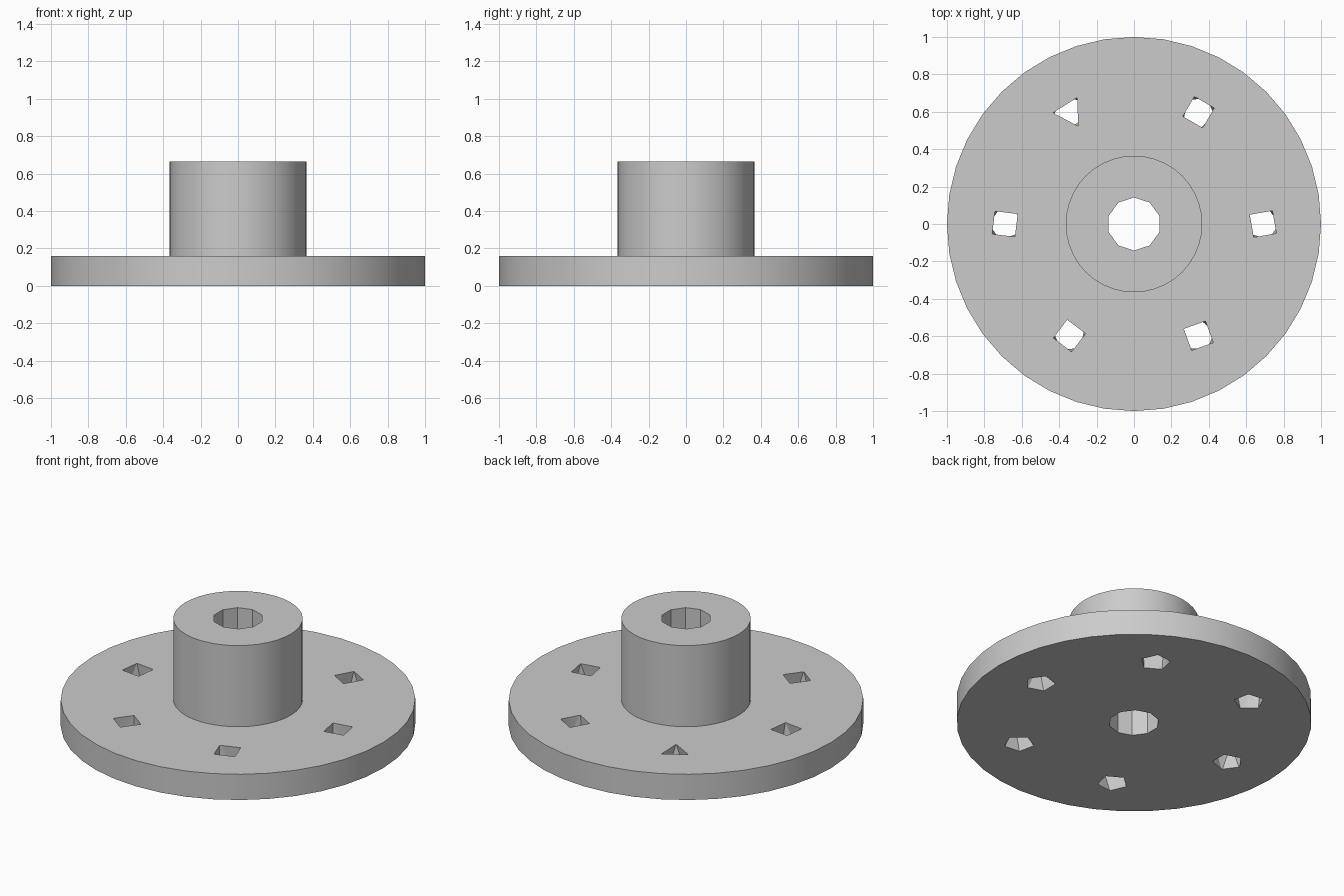
import bpy, bmesh
from math import cos, sin, pi, radians

if "Cube" in bpy.data.objects:
    bpy.data.objects.remove(bpy.data.objects["Cube"])

FLANGE_R, FLANGE_TOP = 1.0, 0.16
HUB_R, HUB_TOP = 0.365, 0.665
SEGMENTS = 40

grey = bpy.data.materials.new("plain grey")
grey.use_nodes = True
grey.diffuse_color = (0.6, 0.6, 0.6, 1)
grey.node_tree.nodes["Principled BSDF"].inputs["Base Color"].default_value = grey.diffuse_color


def ring(bm, radius, z, sides, turn=0, centre=(0, 0)):
    return [bm.verts.new((centre[0] + radius * cos(turn + 2 * pi * i / sides),
                          centre[1] + radius * sin(turn + 2 * pi * i / sides), z))
            for i in range(sides)]


def make_object(name, bm):
    bmesh.ops.recalc_face_normals(bm, faces=bm.faces)
    mesh = bpy.data.meshes.new(name)
    bm.to_mesh(mesh)
    bm.free()
    mesh.materials.append(grey)
    obj = bpy.data.objects.new(name, mesh)
    bpy.context.collection.objects.link(obj)
    return obj


# Stepped body: wide flange with a raised hub
bm = bmesh.new()
profile = [(FLANGE_R, 0), (FLANGE_R, FLANGE_TOP), (HUB_R, FLANGE_TOP), (HUB_R, HUB_TOP)]
rings = [ring(bm, r, z, SEGMENTS) for r, z in profile]
for low, high in zip(rings, rings[1:]):
    for i in range(SEGMENTS):
        j = (i + 1) % SEGMENTS
        bm.faces.new((low[i], low[j], high[j], high[i]))
bm.faces.new(rings[0])
bm.faces.new(rings[-1])
body = make_object("flanged_hub", bm)


# Cutters: each is the hull of a top polygon and a bottom polygon
def cutter(name, radius, centre, top, bottom, z_top):
    bm = bmesh.new()
    ring(bm, radius, z_top, top[0], radians(top[1]), centre)
    ring(bm, radius, -0.01, bottom[0], radians(bottom[1]), centre)
    bmesh.ops.convex_hull(bm, input=bm.verts)
    obj = make_object(name, bm)
    obj.hide_render = True
    return obj


cutters = [cutter("bore_cutter", 0.142, (0, 0), (10, 18), (10, 18), HUB_TOP + 0.01)]

# Bolt holes: sides and turn of each coarse top opening
openings = [(4, 55), (4, 15), (3, 62), (4, 38), (4, 8), (4, 65)]
for i, top in enumerate(openings):
    a = i * pi / 3
    cutters.append(cutter(f"bolt_hole_cutter_{i + 1}", 0.086,
                          (0.69 * cos(a), 0.69 * sin(a)),
                          top, (5, i * 60), FLANGE_TOP + 0.005))

# Cut the holes and tidy up
bpy.ops.object.select_all(action="DESELECT")
body.select_set(True)
bpy.context.view_layer.objects.active = body
for obj in cutters:
    mod = body.modifiers.new(obj.name, "BOOLEAN")
    mod.operation = "DIFFERENCE"
    mod.solver = "EXACT"
    mod.object = obj
    bpy.ops.object.modifier_apply(modifier=mod.name)
    bpy.data.objects.remove(obj)

bpy.ops.object.shade_smooth_by_angle(angle=radians(25))
